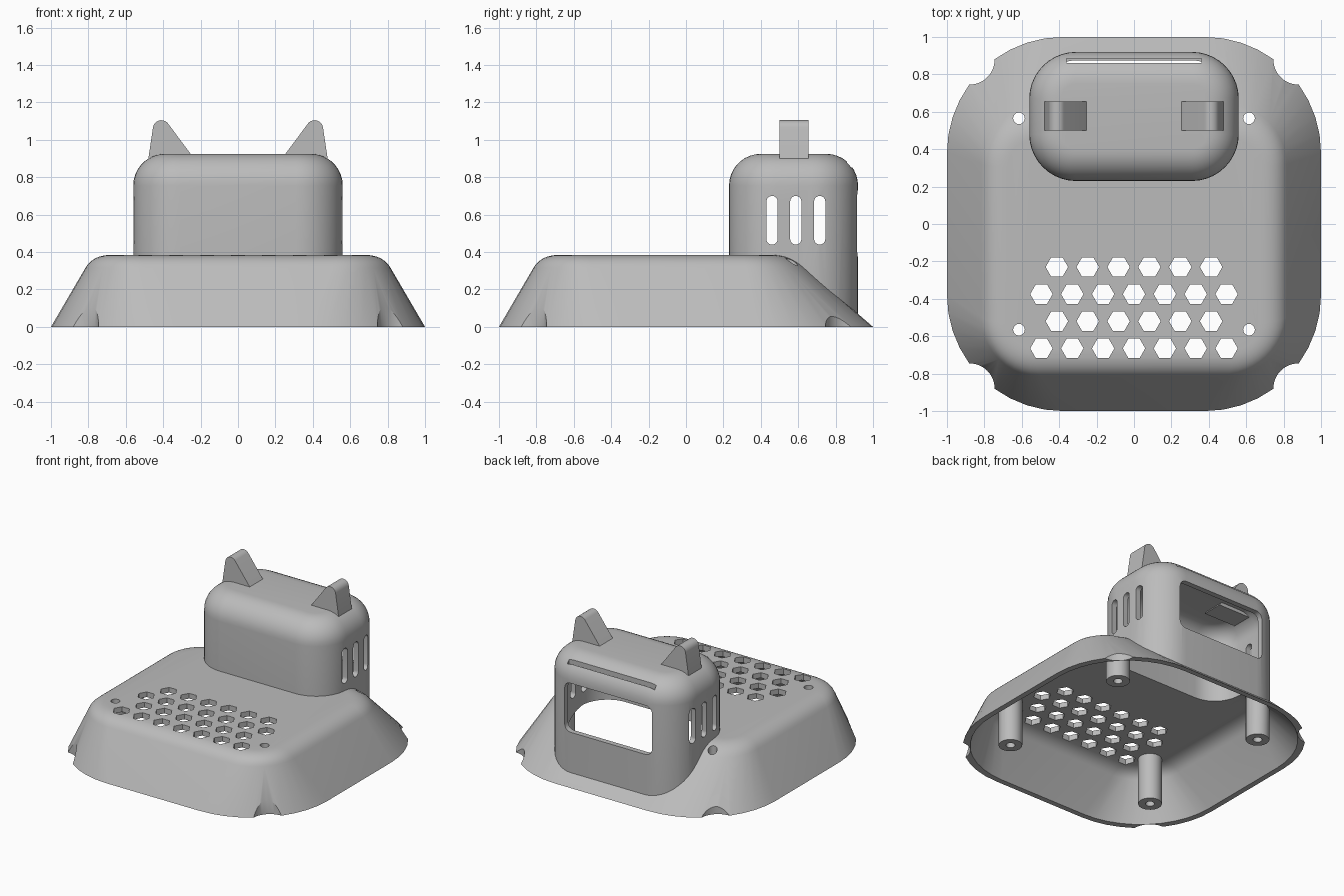
import bpy
import bmesh
from math import sin, cos, pi, radians
from mathutils import Vector

old = bpy.data.objects.get("Cube")
if old:
    bpy.data.objects.remove(old, do_unlink=True)

grey = bpy.data.materials.new("plain grey")
grey.use_nodes = True
grey.diffuse_color = (0.5, 0.5, 0.5, 1)
bsdf = next(n for n in grey.node_tree.nodes if n.type == "BSDF_PRINCIPLED")
bsdf.inputs["Base Color"].default_value = grey.diffuse_color


# Helpers
def rounded(x0, x1, y0, y1, r, n=10):
    """Counter-clockwise rounded rectangle."""
    pts = []
    corners = ((x1 - r, y1 - r), (x0 + r, y1 - r), (x0 + r, y0 + r), (x1 - r, y0 + r))
    for q, (cx, cy) in enumerate(corners):
        for i in range(n + 1):
            a = (q + i / n) * pi / 2
            pts.append((cx + r * cos(a), cy + r * sin(a)))
    return pts


def circle(cx, cy, r, n=32):
    return [(cx + r * cos(2 * pi * i / n), cy + r * sin(2 * pi * i / n)) for i in range(n)]


def loft(bm, rings):
    """Closed skin through matching rings."""
    loops = [[bm.verts.new(p) for p in ring] for ring in rings]
    n = len(loops[0])
    faces = [bm.faces.new(loops[0][::-1]), bm.faces.new(loops[-1])]
    for lo, hi in zip(loops, loops[1:]):
        for i in range(n):
            j = (i + 1) % n
            faces.append(bm.faces.new((lo[i], lo[j], hi[j], hi[i])))
    bmesh.ops.recalc_face_normals(bm, faces=faces)


def prism(bm, pts, axis, a, b):
    """Extrude a 2D outline along an axis from a to b."""
    place = {"x": lambda p, d: (d, p[0], p[1]),
             "y": lambda p, d: (p[0], d, p[1]),
             "z": lambda p, d: (p[0], p[1], d)}[axis]
    loft(bm, [[place(p, d) for p in pts] for d in (a, b)])


def finish(name, bm):
    mesh = bpy.data.meshes.new(name)
    bm.to_mesh(mesh)
    bm.free()
    mesh.materials.append(grey)
    obj = bpy.data.objects.new(name, mesh)
    bpy.context.collection.objects.link(obj)
    return obj


def combine(target, tool, operation):
    tool.hide_render = True
    mod = target.modifiers.new("combine", "BOOLEAN")
    mod.operation, mod.solver, mod.object = operation, "EXACT", tool
    bpy.context.view_layer.objects.active = target
    bpy.ops.object.modifier_apply(modifier=mod.name)
    bpy.data.objects.remove(tool, do_unlink=True)


def smooth(obj):
    bpy.ops.object.select_all(action="DESELECT")
    obj.select_set(True)
    bpy.context.view_layer.objects.active = obj
    bpy.ops.object.shade_smooth_by_angle(angle=radians(30))


# Sloping base skin: wide rounded foot to a smaller top, shallower at the back
BASE_H = 0.385


def base_ring(inset, t):
    h, k = 1 - inset, 0.775 - inset
    low = rounded(-h, h, -h, h, 0.62 - inset / 2)
    high = rounded(-k, k, -k, 0.556 - inset, 0.25 - inset)
    return [Vector((*p, 0)).lerp(Vector((*q, BASE_H)), t) for p, q in zip(low, high)]


def base_skin(name, inset, start, end):
    a, b, c = base_ring(inset, end - 0.18), base_ring(inset, end), base_ring(inset + 0.1, end)
    rings = [base_ring(inset, start)]
    for i in range(9):
        s = i / 8
        rings.append([p * (1 - s) ** 2 + q * 2 * s * (1 - s) + r * s * s
                      for p, q, r in zip(a, b, c)])
    bm = bmesh.new()
    loft(bm, rings)
    return finish(name, bm)


# Raised box with a rounded top
def head_skin(name, inset, bottom):
    top, fillet = 0.925 - inset, 0.17 - inset
    steps = [(0, bottom)]
    for i in range(10):
        a = i / 9 * pi / 2
        steps.append((fillet * (1 - cos(a)), top - fillet * (1 - sin(a))))
    rings = []
    for d, z in steps:
        e = inset + d
        outline = rounded(-0.56 + e, 0.56 - e, 0.23 + e, 0.92 - e, 0.25 - e)
        rings.append([(x, y, z) for x, y in outline])
    bm = bmesh.new()
    loft(bm, rings)
    return finish(name, bm)


WALL = 0.04
shell = base_skin("hollow_shell", 0, 0, 1)
combine(shell, head_skin("head_outside", 0, 0.03), "UNION")

# Hollow inside, leaving four screw posts standing
post_spots = [(sx * 0.615, sy * 0.565) for sx in (-1, 1) for sy in (-1, 1)]
cavity = base_skin("base_cavity", WALL, -0.1, 0.9)
bm = bmesh.new()
for x, y in post_spots:
    prism(bm, circle(x, y, 0.08), "z", 0, 0.5)
combine(cavity, finish("screw_posts", bm), "DIFFERENCE")
combine(shell, cavity, "DIFFERENCE")
combine(shell, head_skin("head_cavity", WALL, -0.06), "DIFFERENCE")

# Openings
bm = bmesh.new()
for x, y in post_spots:  # screw holes
    prism(bm, circle(x, y, 0.031, 24), "z", -0.1, 0.5)
for sx in (-1, 1):  # corner finger notches
    for sy in (-1, 1):
        prism(bm, circle(sx * 0.88, sy * 0.88, 0.135, 48), "z", -0.1, 0.3)
for row, y in enumerate((-0.23, -0.375, -0.52, -0.665)):  # honeycomb vents
    count = 6 + row % 2
    for i in range(count):
        prism(bm, circle((i - (count - 1) / 2) * 0.165, y, 0.06, 6), "z", 0.2, 0.5)
for y in (0.46, 0.587, 0.715):  # side vents
    prism(bm, rounded(y - 0.03, y + 0.03, 0.44, 0.7, 0.0298, 6), "x", -0.7, 0.7)
prism(bm, rounded(-0.36, 0.36, 0.37, 0.735, 0.05, 6), "y", 0.8, 1.1)  # rear window
prism(bm, [(-0.36, 0.862), (0.36, 0.862), (0.36, 0.884), (-0.36, 0.884)], "z", 0.79, 1.1)
combine(shell, finish("openings", bm), "DIFFERENCE")
smooth(shell)

# Pointed ears with rounded tips
for name, side in (("left_ear", 1), ("right_ear", -1)):
    outline = [(0.485, 0.86)]
    for i in range(11):
        a = radians(9 + i * 13.3)
        outline.append((0.41 + 0.045 * cos(a), 1.06 + 0.045 * sin(a)))
    outline.append((0.205, 0.86))
    bm = bmesh.new()
    prism(bm, [(side * x, z) for x, z in outline], "y", 0.5, 0.655)
    smooth(finish(name, bm))
